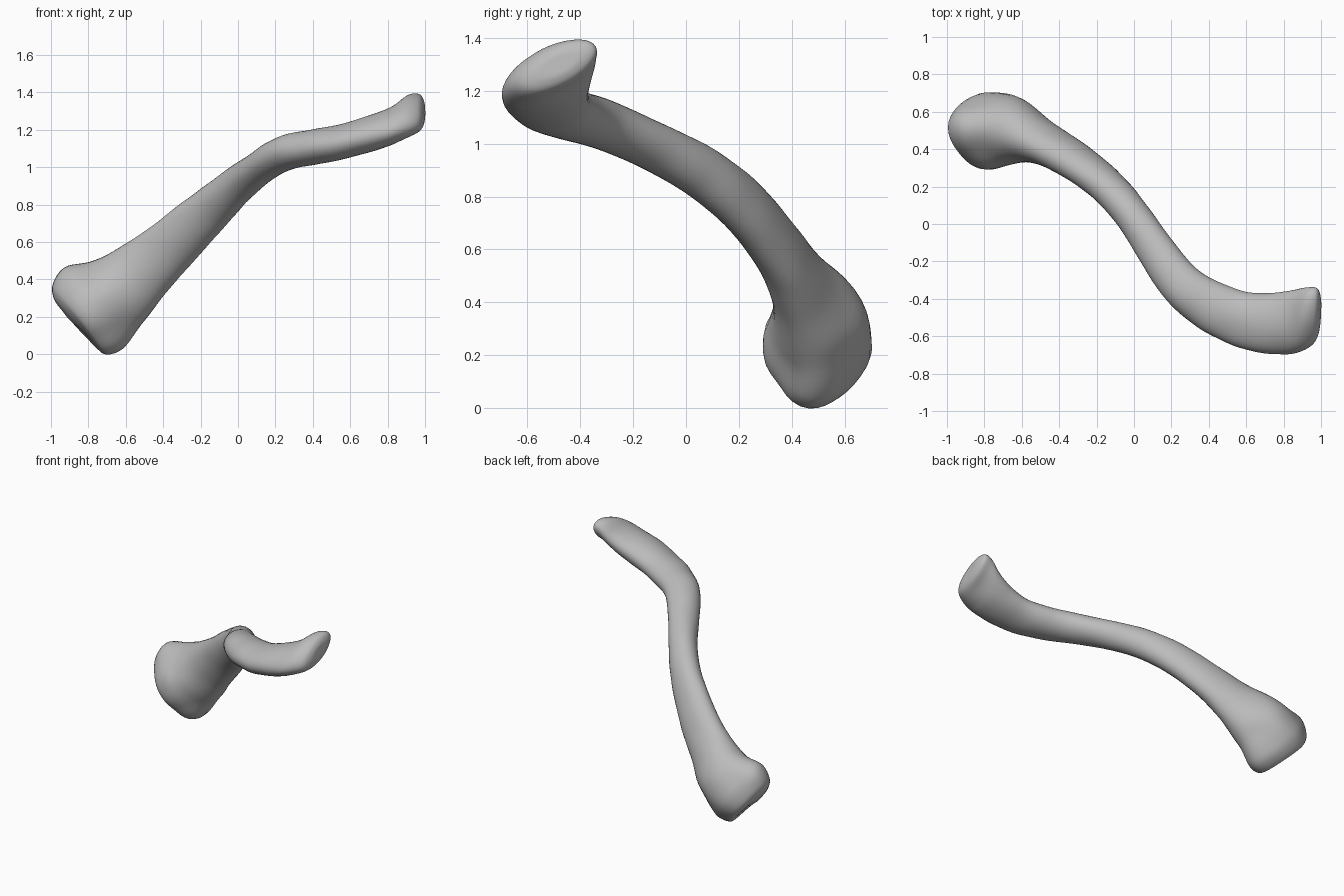
import bpy, bmesh, math
from mathutils import Vector, noise

cube = bpy.data.objects.get("Cube")
if cube:
    bpy.data.objects.remove(cube)

# Bone sections: x, y, z, half width, half height, roll in degrees
SECTIONS = [
    (-.875, .49, .165, .04, .05, -10),
    (-.87, .49, .17, .14, .18, -10),
    (-.845, .493, .19, .185, .245, -10),
    (-.77, .497, .245, .205, .27, -8),
    (-.65, .495, .33, .182, .215, 0),
    (-.50, .435, .455, .118, .173, 14),
    (-.33, .345, .607, .095, .143, 24),
    (-.15, .208, .775, .092, .12, 25),
    (0, .035, .907, .095, .1, 20),
    (.12, -.145, 1.0, .102, .09, 12),
    (.25, -.32, 1.075, .115, .094, 6),
    (.40, -.43, 1.108, .133, .095, 6),
    (.55, -.50, 1.135, .148, .092, 7),
    (.70, -.53, 1.177, .16, .095, 7),
    (.82, -.53, 1.22, .173, .092, 14),
    (.91, -.51, 1.275, .18, .09, 25),
    (.97, -.49, 1.295, .158, .075, 27),
    (.993, -.485, 1.30, .1, .045, 27),
    (.996, -.485, 1.30, .03, .012, 27),
]
STEPS, SIDES = 6, 36
OUTWARD = Vector((1, -.1, .12))


def blend(a, b, c, d, t):
    """Smooth curve through b and c."""
    return tuple(.5 * (2*q + (r - p)*t + (2*p - 5*q + 4*r - s)*t*t
                       + (3*q - p - 3*r + s)*t**3)
                 for p, q, r, s in zip(a, b, c, d))


def smooth_sections(rows):
    rows = [rows[0]] + rows + [rows[-1]]
    out = [blend(*rows[i:i + 4], k / STEPS)
           for i in range(len(rows) - 3) for k in range(STEPS)]
    return out + [rows[-1]]


def ramp(value, start, end):
    return min(max((value - start) / (end - start), 0), 1)


def loft(name, rows, material):
    bm = bmesh.new()
    centres = [Vector(r[:3]) for r in rows]
    rings = []
    for i, row in enumerate(rows):
        along = centres[min(i + 4, len(rows) - 1)] - centres[max(i - 4, 0)]
        # Square off the outer end
        along = along.normalized().lerp(OUTWARD, ramp(row[0], .6, .85)).normalized()
        # Inner end is more angular
        angular = .09 * ramp(row[0], -.55, -.75)
        side = along.cross(Vector((0, 0, 1))).normalized()
        up = side.cross(along)
        wide, tall, roll = row[3], row[4], math.radians(row[5])
        u = side * math.cos(roll) - up * math.sin(roll)
        w = up * math.cos(roll) + side * math.sin(roll)
        ring = []
        for k in range(SIDES):
            a = math.tau * k / SIDES
            p = u * math.cos(a) * wide + w * math.sin(a) * tall
            p *= 1 - angular * math.sin(2 * a) ** 2
            # Gentle worn unevenness
            p *= 1 + .04 * noise.noise((centres[i] + p) * 7)
            ring.append(bm.verts.new(centres[i] + p))
        rings.append(ring)
    for r, s in zip(rings, rings[1:]):
        for k in range(SIDES):
            n = (k + 1) % SIDES
            bm.faces.new((r[k], r[n], s[n], s[k]))
    bm.faces.new(rings[0])
    bm.faces.new(rings[-1])
    bmesh.ops.recalc_face_normals(bm, faces=bm.faces)
    for f in bm.faces:
        f.smooth = True
    mesh = bpy.data.meshes.new(name)
    bm.to_mesh(mesh)
    bm.free()
    mesh.materials.append(material)
    obj = bpy.data.objects.new(name, mesh)
    bpy.context.collection.objects.link(obj)


grey = bpy.data.materials.new("bone_grey")
grey.use_nodes = True
colour = (.5, .5, .5, 1)
grey.diffuse_color = colour
grey.node_tree.nodes["Principled BSDF"].inputs["Base Color"].default_value = colour

# Curved collarbone with a thick inner end and a flat, twisted outer end
loft("collarbone", smooth_sections(SECTIONS), grey)
